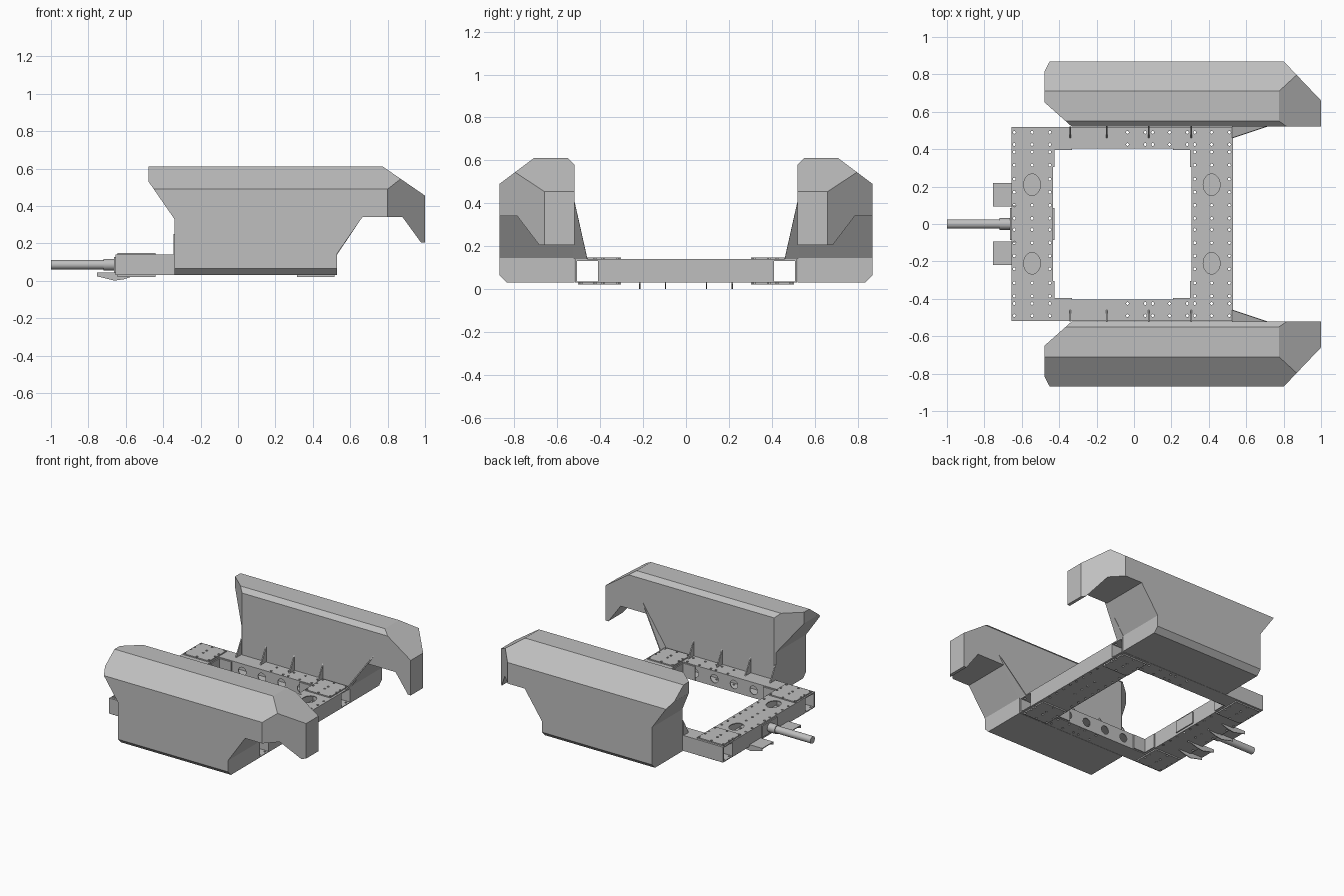
import bpy, bmesh, math
from mathutils import Vector, Matrix

old = bpy.data.objects.get("Cube")
if old:
    bpy.data.objects.remove(old)

grey = bpy.data.materials.new("primer_grey")
grey.use_nodes = True
colour = (0.52, 0.52, 0.52, 1)
grey.diffuse_color = colour
grey.node_tree.nodes["Principled BSDF"].inputs["Base Color"].default_value = colour


def finish(bm, name, mirror=False):
    if mirror:
        copy = bmesh.ops.duplicate(bm, geom=bm.verts[:] + bm.edges[:] + bm.faces[:])["geom"]
        bmesh.ops.scale(bm, vec=(1, -1, 1), verts=[g for g in copy if isinstance(g, bmesh.types.BMVert)])
    bmesh.ops.recalc_face_normals(bm, faces=bm.faces)
    mesh = bpy.data.meshes.new(name)
    bm.to_mesh(mesh)
    bm.free()
    mesh.materials.append(grey)
    ob = bpy.data.objects.new(name, mesh)
    bpy.context.collection.objects.link(ob)
    return ob


def add_box(bm, x, y, z):
    size = [b - a for a, b in (x, y, z)]
    mid = [(a + b) / 2 for a, b in (x, y, z)]
    bmesh.ops.create_cube(bm, size=1, matrix=Matrix.Translation(mid) @ Matrix.Diagonal(size + [1]))


def box(name, x, y, z, mirror=False):
    bm = bmesh.new()
    add_box(bm, x, y, z)
    return finish(bm, name, mirror)


def add_prism(bm, points, move):
    # Extrude a planar outline along the given vector
    face = bm.faces.new([bm.verts.new(p) for p in points])
    out = bmesh.ops.extrude_face_region(bm, geom=[face], use_keep_orig=True)["geom"]
    bmesh.ops.translate(bm, vec=move, verts=[g for g in out if isinstance(g, bmesh.types.BMVert)])


def add_rod(bm, centre, radius, depth, axis="Z", sides=8, stretch=1):
    turn = {"X": Matrix.Rotation(math.pi / 2, 4, "Y"), "Y": Matrix.Rotation(math.pi / 2, 4, "X"),
            "Z": Matrix.Identity(4)}[axis]
    bmesh.ops.create_cone(bm, cap_ends=True, segments=sides, radius1=radius, radius2=radius, depth=depth,
                          matrix=Matrix.Translation(centre) @ Matrix.Diagonal((1, stretch, 1, 1)) @ turn)


def cut(ob, *cutters):
    for c in cutters:
        mod = ob.modifiers.new("cut", "BOOLEAN")
        mod.operation, mod.solver, mod.object = "DIFFERENCE", "EXACT", c
    bpy.context.view_layer.update()
    deps = bpy.context.evaluated_depsgraph_get()
    mesh = bpy.data.meshes.new_from_object(ob.evaluated_get(deps))
    ob.modifiers.clear()
    ob.data = mesh


# Side pods: side outline trimmed by sloping planes
outline = [(-.478, .61), (.775, .61), (1, .455), (1, .205), (.978, .205), (.88, .34), (.665, .34),
           (.53, .145), (.53, .03), (-.34, .03), (-.34, .33), (-.478, .53)]
bm = bmesh.new()
add_prism(bm, [(x, .52, z) for x, z in outline], (0, .35, 0))
bmesh.ops.recalc_face_normals(bm, faces=bm.faces)
trims = [((0, .87, .49), (0, .12, .16)),
         ((0, .52, .58), (0, -.03, .03)),
         ((0, .87, .065), (0, .035, -.035)),
         ((.8, .87, 0), (.21, .2, 0)),
         ((-.478, .65, 0), (-.12, -.135, 0))]
for point, normal in trims:
    res = bmesh.ops.bisect_plane(bm, geom=bm.verts[:] + bm.edges[:] + bm.faces[:], dist=1e-5,
                                 plane_co=point, plane_no=Vector(normal).normalized(), clear_outer=True)
    bmesh.ops.holes_fill(bm, edges=[e for e in bm.edges if e.is_boundary], sides=0)
finish(bm, "side_pods", True)

# Sloping braces at the front of the pods
bm = bmesh.new()
add_prism(bm, [(.53, .46, .14), (.53, .525, .14), (.725, .525, .43)], (-.006, 0, .004))
finish(bm, "pod_braces", True)

# Small upright fins between side rails and pods
bm = bmesh.new()
for x in (-.34, -.145, .08, .305):
    add_prism(bm, [(x - .004, .46, .14), (x - .004, .522, .14), (x - .004, .522, .25)], (.008, 0, 0))
finish(bm, "rail_fins", True)

# Hole cutters: bolts go right through, ovals only through beam tops
columns = [(-.64, -.545, -.45), (.325, .415, .51)]
bm = bmesh.new()
for group in columns:
    for x in group:
        for y in (.03, .1, .17, .24, .315, .385, .425, .49):
            if x in (group[1],) and .15 < y < .3:
                continue
            add_rod(bm, (x, y, .09), .008, .3)
for x in (-.035, .06, .1, .19, .285):
    for y in (.425, .49):
        add_rod(bm, (x, y, .09), .008, .3)
bolt_holes = finish(bm, "bolt_hole_cutter", True)

bm = bmesh.new()
for x in (-.545, .415):
    add_rod(bm, (x, .21, .14), .045, .06, sides=24, stretch=1.28)
oval_holes = finish(bm, "oval_hole_cutter", True)

bm = bmesh.new()
for i in range(4):
    add_rod(bm, (-.25 + i * .155, .41, .085), .03, .05, "Y", 20)
round_holes = finish(bm, "round_hole_cutter", True)

# Hollow side rails, open at both ends
side_cavity = box("side_cavity_cutter", (-.8, .7), (.411, .508), (.036, .132), True)
side = box("side_rails", (-.655, .53), (.405, .518), (.03, .14), True)
cut(side, side_cavity, bolt_holes, round_holes)

# Hollow cross beams with oval openings
cutters = [bolt_holes, oval_holes, round_holes, side_cavity]
for name, x0, x1 in (("rear_beam", -.655, -.432), ("front_beam", .308, .53)):
    cavity = box(name + "_cavity_cutter", (x0 + .006, x1 - .006), (-.399, .399), (.036, .134))
    beam = box(name, (x0, x1), (-.405, .405), (.03, .14))
    cut(beam, cavity, bolt_holes, oval_holes)
    cutters.append(cavity)

# Corner plates above and below the frame
bm = bmesh.new()
for x in ((-.645, -.44), (.315, .515)):
    for z in ((.14, .148), (.021, .03)):
        add_box(bm, x, (.303, .503), z)
plates = finish(bm, "corner_plates", True)
cut(plates, bolt_holes)
for c in cutters:
    bpy.data.objects.remove(c)

# Angle brackets in the inner corners
bm = bmesh.new()
for x, d in ((-.432, 1), (.308, -1)):
    add_box(bm, sorted((x, x + d * .1)), (.396, .405), (.035, .135))
    add_box(bm, sorted((x, x + d * .008)), (.305, .4), (.035, .135))
finish(bm, "angle_brackets", True)

# Barrel with sleeve and mounting pads
bm = bmesh.new()
add_rod(bm, (-.84, 0, .086), .025, .32, "X", 24)
add_rod(bm, (-.685, 0, .086), .031, .07, "X", 24)
barrel = finish(bm, "barrel")
bpy.context.view_layer.objects.active = barrel
barrel.select_set(True)
bpy.ops.object.shade_smooth_by_angle()
barrel.select_set(False)
bm = bmesh.new()
add_box(bm, (-.663, -.655), (-.085, .085), (.045, .128))
add_box(bm, (-.432, -.424), (-.085, .085), (.045, .128))
finish(bm, "barrel_mounts")

# Rear hooks: a step plate between two thin cheeks
bm = bmesh.new()
add_box(bm, (-.755, -.65), (.095, .218), (.038, .044))
for y in (.093, .213):
    cheek = [(-.755, .044), (-.755, .024), (-.66, .001), (-.61, .008), (-.56, .024), (-.56, .032), (-.65, .044)]
    add_prism(bm, [(x, y, z) for x, z in cheek], (0, .006, 0))
finish(bm, "rear_hooks", True)
